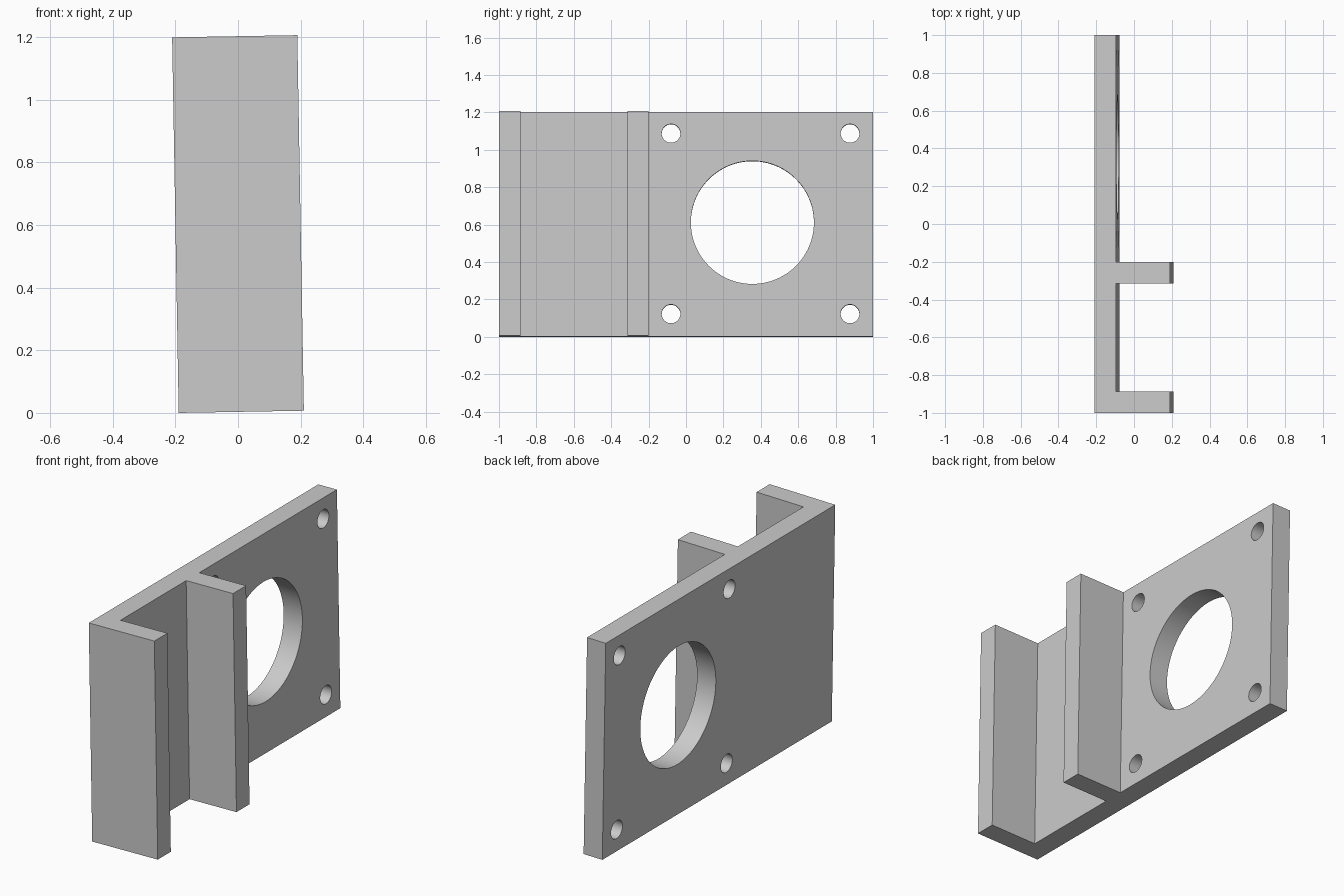
import bpy
import bmesh
import math
from mathutils import Matrix, Vector

cube = bpy.data.objects.get("Cube")
if cube:
    bpy.data.objects.remove(cube, do_unlink=True)

HEIGHT = 1.2
HALF_DEPTH = 0.2
WALL = 0.114
TILT = math.radians(-1)
# Slight lean about the long axis, resting on the ground
PLACE = Matrix.Translation((0, 0, 0.6034)) @ Matrix.Rotation(TILT, 4, 'Y')

grey = bpy.data.materials.new("light_grey")
grey.use_nodes = True
grey.diffuse_color = (0.6, 0.6, 0.6, 1)
grey.node_tree.nodes["Principled BSDF"].inputs["Base Color"].default_value = (0.6, 0.6, 0.6, 1)


def make_object(name, bm):
    bmesh.ops.recalc_face_normals(bm, faces=bm.faces)
    bm.transform(PLACE)
    mesh = bpy.data.meshes.new(name)
    bm.to_mesh(mesh)
    bm.free()
    mesh.materials.append(grey)
    obj = bpy.data.objects.new(name, mesh)
    bpy.context.collection.objects.link(obj)
    return obj


def add_bore(bm, y, z, radius, segments):
    matrix = Matrix.Translation((-HALF_DEPTH + WALL / 2, y, z)) @ Matrix.Rotation(math.pi / 2, 4, 'Y')
    bmesh.ops.create_cone(bm, cap_ends=True, segments=segments, radius1=radius,
                          radius2=radius, depth=WALL * 2, matrix=matrix)


# Bracket body: long plate with two flanges, extruded from its plan outline
inner = -HALF_DEPTH + WALL
outline = [(-HALF_DEPTH, -1), (HALF_DEPTH, -1), (HALF_DEPTH, -1 + WALL), (inner, -1 + WALL),
           (inner, -0.314), (HALF_DEPTH, -0.314), (HALF_DEPTH, -0.2), (inner, -0.2),
           (inner, 1), (-HALF_DEPTH, 1)]
bm = bmesh.new()
base = bm.faces.new([bm.verts.new((x, y, -HEIGHT / 2)) for x, y in outline])
extruded = bmesh.ops.extrude_face_region(bm, geom=[base])["geom"]
bmesh.ops.translate(bm, vec=Vector((0, 0, HEIGHT)),
                    verts=[v for v in extruded if isinstance(v, bmesh.types.BMVert)])
bracket = make_object("mounting_bracket", bm)

# Large central bore and four corner screw holes
bm = bmesh.new()
add_bore(bm, 0.355, 0.01, 0.329, 96)
for y in (-0.08, 0.877):
    for z in (-0.479, 0.486):
        add_bore(bm, y, z, 0.05, 48)
cutter = make_object("hole_cutter", bm)
cutter.hide_render = True

boolean = bracket.modifiers.new("holes", 'BOOLEAN')
boolean.operation = 'DIFFERENCE'
boolean.solver = 'EXACT'
boolean.object = cutter

bpy.ops.object.select_all(action='DESELECT')
bracket.select_set(True)
bpy.context.view_layer.objects.active = bracket
bpy.ops.object.modifier_apply(modifier=boolean.name)
bpy.data.objects.remove(cutter, do_unlink=True)
bpy.ops.object.shade_smooth_by_angle(angle=math.radians(30))
